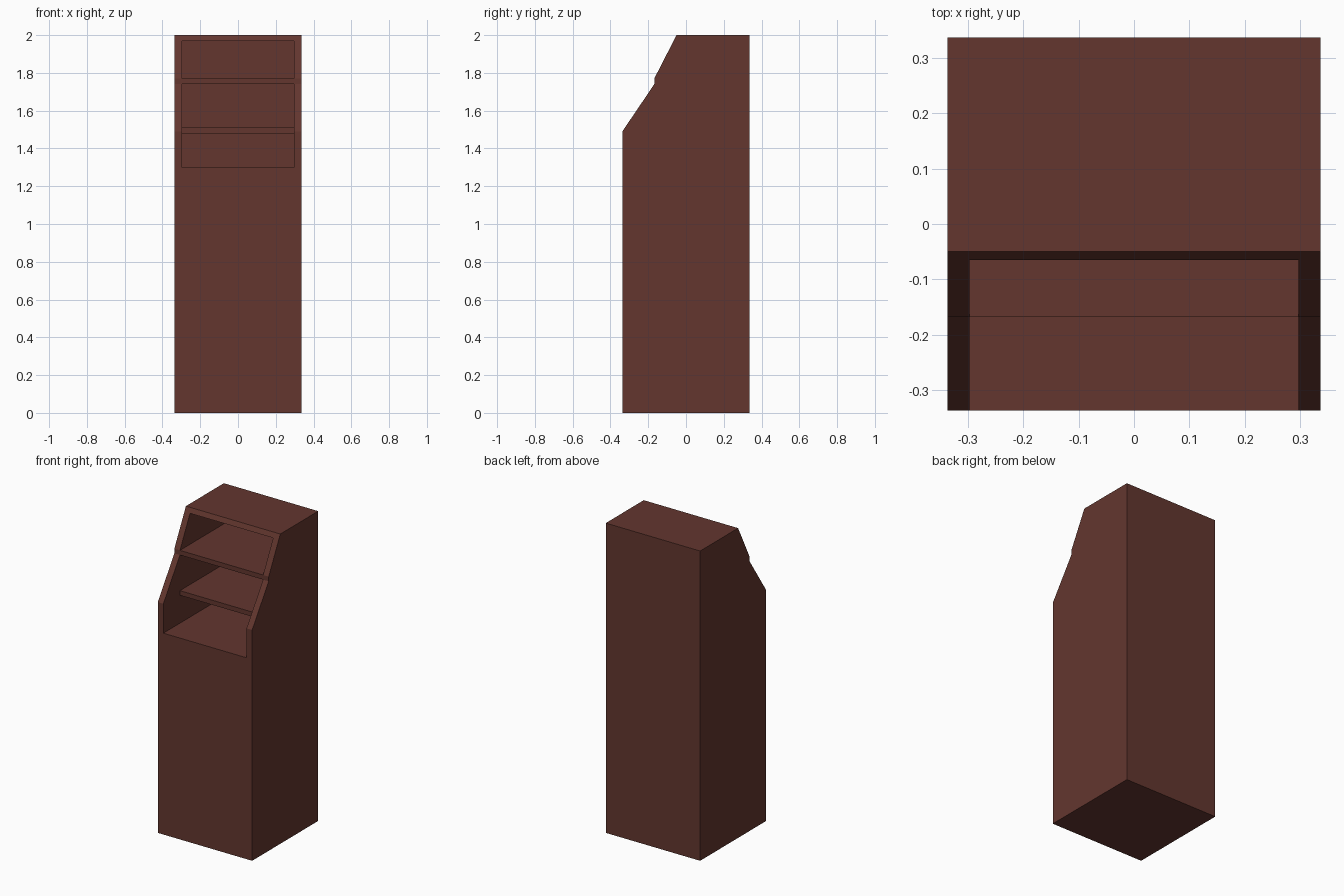
import bpy, bmesh

cube = bpy.data.objects.get("Cube")
if cube:
    bpy.data.objects.remove(cube, do_unlink=True)

HALF = 0.337     # half width and half depth of the cabinet
INNER = 0.297    # half width of the openings, and the back wall position
STEP = -0.168    # front edge of both shelves
FRONT = -0.5     # cutters reach past the front

# Dark red-brown wood
wood = bpy.data.materials.new("dark_red_brown_wood")
wood.use_nodes = True
color = (0.125, 0.037, 0.028, 1)
wood.diffuse_color = color
bsdf = next(n for n in wood.node_tree.nodes if n.type == 'BSDF_PRINCIPLED')
bsdf.inputs["Base Color"].default_value = color
bsdf.inputs["Roughness"].default_value = 0.8


def extrude_profile(name, points, half_width):
    """Extrude a side profile of (y, z) points across x."""
    bm = bmesh.new()
    face = bm.faces.new([bm.verts.new((-half_width, y, z)) for y, z in points])
    new = bmesh.ops.extrude_face_region(bm, geom=[face])["geom"]
    verts = [v for v in new if isinstance(v, bmesh.types.BMVert)]
    bmesh.ops.translate(bm, verts=verts, vec=(2 * half_width, 0, 0))
    bmesh.ops.recalc_face_normals(bm, faces=bm.faces)
    mesh = bpy.data.meshes.new(name)
    bm.to_mesh(mesh)
    bm.free()
    mesh.materials.append(wood)
    obj = bpy.data.objects.new(name, mesh)
    bpy.context.collection.objects.link(obj)
    return obj


# Cabinet body with the two-step sloping front
cabinet = extrude_profile("shelf_cabinet", [
    (-HALF, 0), (HALF, 0), (HALF, 2), (-0.05, 2),
    (STEP, 1.77), (STEP, 1.74), (-HALF, 1.49)], HALF)

# Lower cavity, wrapped around the recessed middle shelf
lower = extrude_profile("lower_cavity_cutter", [
    (FRONT, 1.30), (INNER, 1.30), (INNER, 1.48), (STEP, 1.48),
    (STEP, 1.51), (INNER, 1.51), (INNER, 1.74), (FRONT, 1.74)], INNER)

# Upper cavity, between the top shelf and the lid
upper = extrude_profile("upper_cavity_cutter", [
    (FRONT, 1.77), (INNER, 1.77), (INNER, 1.97), (FRONT, 1.97)], INNER)

# Carve the cavities, then drop the cutters
cutters = [lower, upper]
for cutter in cutters:
    cutter.hide_render = True
    mod = cabinet.modifiers.new(cutter.name, 'BOOLEAN')
    mod.operation = 'DIFFERENCE'
    mod.solver = 'EXACT'
    mod.object = cutter

bpy.context.view_layer.update()
evaluated = cabinet.evaluated_get(bpy.context.evaluated_depsgraph_get())
carved = bpy.data.meshes.new_from_object(evaluated)
cabinet.modifiers.clear()
cabinet.data = carved
carved.name = "shelf_cabinet"
for cutter in cutters:
    bpy.data.objects.remove(cutter, do_unlink=True)
